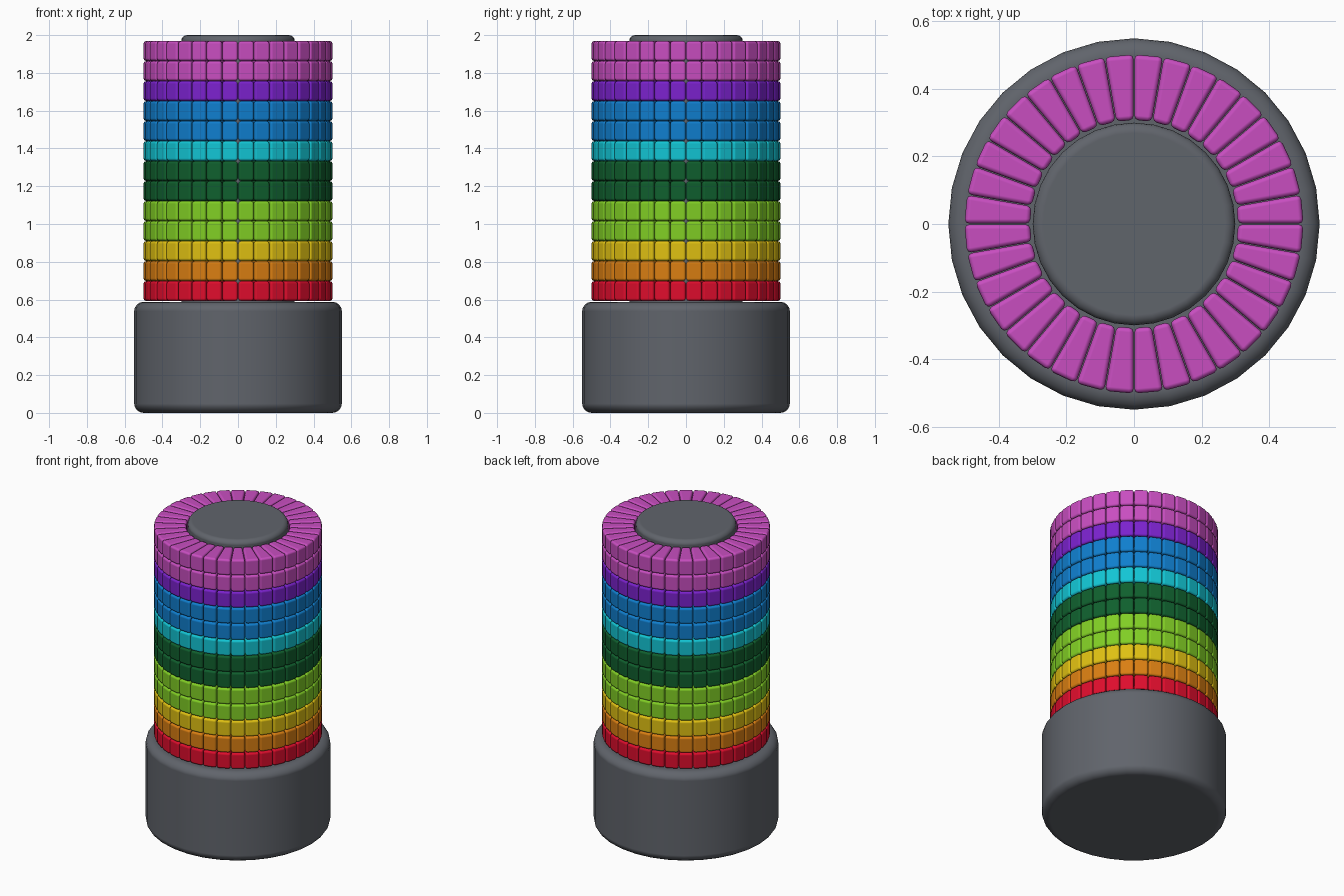
import bpy, bmesh, math

if "Cube" in bpy.data.objects:
    bpy.data.objects.remove(bpy.data.objects["Cube"])

COLOURS = {
    "grey": (0.118, 0.128, 0.148), "red": (0.74, 0.004, 0.026),
    "orange": (0.70, 0.21, 0.006), "yellow": (0.74, 0.53, 0.006),
    "light_green": (0.22, 0.62, 0.018), "dark_green": (0.005, 0.115, 0.027),
    "cyan": (0.006, 0.56, 0.66), "blue": (0.005, 0.21, 0.62),
    "purple": (0.20, 0.016, 0.62), "magenta": (0.58, 0.076, 0.53),
}
MATS = {}
for name, c in COLOURS.items():
    MATS[name] = bpy.data.materials.new(name)
    MATS[name].diffuse_color = (*c, 1)


def finish(bm, name, mat, width, segments):
    """Turn a bmesh into a smooth object with softened edges."""
    bmesh.ops.recalc_face_normals(bm, faces=bm.faces)
    for f in bm.faces:
        f.smooth = True
    me = bpy.data.meshes.new(name)
    bm.to_mesh(me)
    bm.free()
    me.materials.append(MATS[mat])
    ob = bpy.data.objects.new(name, me)
    bpy.context.collection.objects.link(ob)
    bev = ob.modifiers.new("soft_edges", 'BEVEL')
    bev.width, bev.segments = width, segments
    bev.limit_method, bev.angle_limit = 'ANGLE', math.radians(40)
    bev.harden_normals = True
    return ob


def drum(name, radius, z0, z1, width):
    bm = bmesh.new()
    bmesh.ops.create_cone(bm, cap_ends=True, segments=32, radius1=radius,
                          radius2=radius, depth=z1 - z0)
    bmesh.ops.translate(bm, verts=bm.verts, vec=(0, 0, (z0 + z1) / 2))
    return finish(bm, name, "grey", width, 4)


def block_ring(name, mat, z0, z1, count=36, r_in=0.308, r_out=0.502, gap=0.001):
    """Ring of separate wedge blocks with a thin gap between neighbours."""
    bm = bmesh.new()
    for i in range(count):
        verts = []
        for z in (z0, z1):
            for r, s in ((r_in, 0), (r_out, 0), (r_out, 1), (r_in, 1)):
                a = 2 * math.pi * (i + s) / count + (1 - 2 * s) * gap / r
                verts.append(bm.verts.new((r * math.cos(a), r * math.sin(a), z)))
        bm.faces.new(verts[3::-1])
        bm.faces.new(verts[4:])
        for k in range(4):
            n = (k + 1) % 4
            bm.faces.new((verts[k], verts[n], verts[n + 4], verts[k + 4]))
    return finish(bm, name, mat, 0.014, 2)


# Base and central core
drum("base", 0.55, 0.0, 0.588, 0.05)
drum("core", 0.30, 0.5, 2.0, 0.03)

# Stacked block rings, bottom to top
stack = ["red", "orange", "yellow", "light_green", "light_green", "dark_green",
         "dark_green", "cyan", "blue", "blue", "purple", "magenta", "magenta"]
Z0, PITCH = 0.592, 0.1059
for i, mat in enumerate(stack):
    z = Z0 + i * PITCH
    block_ring(f"block_ring_{i + 1}", mat, z + 0.0005, z + PITCH - 0.0005)

for m in bpy.data.materials:
    if m.users and not m.is_grease_pencil:
        m.use_nodes = True
        m.node_tree.nodes["Principled BSDF"].inputs["Base Color"].default_value = m.diffuse_color
